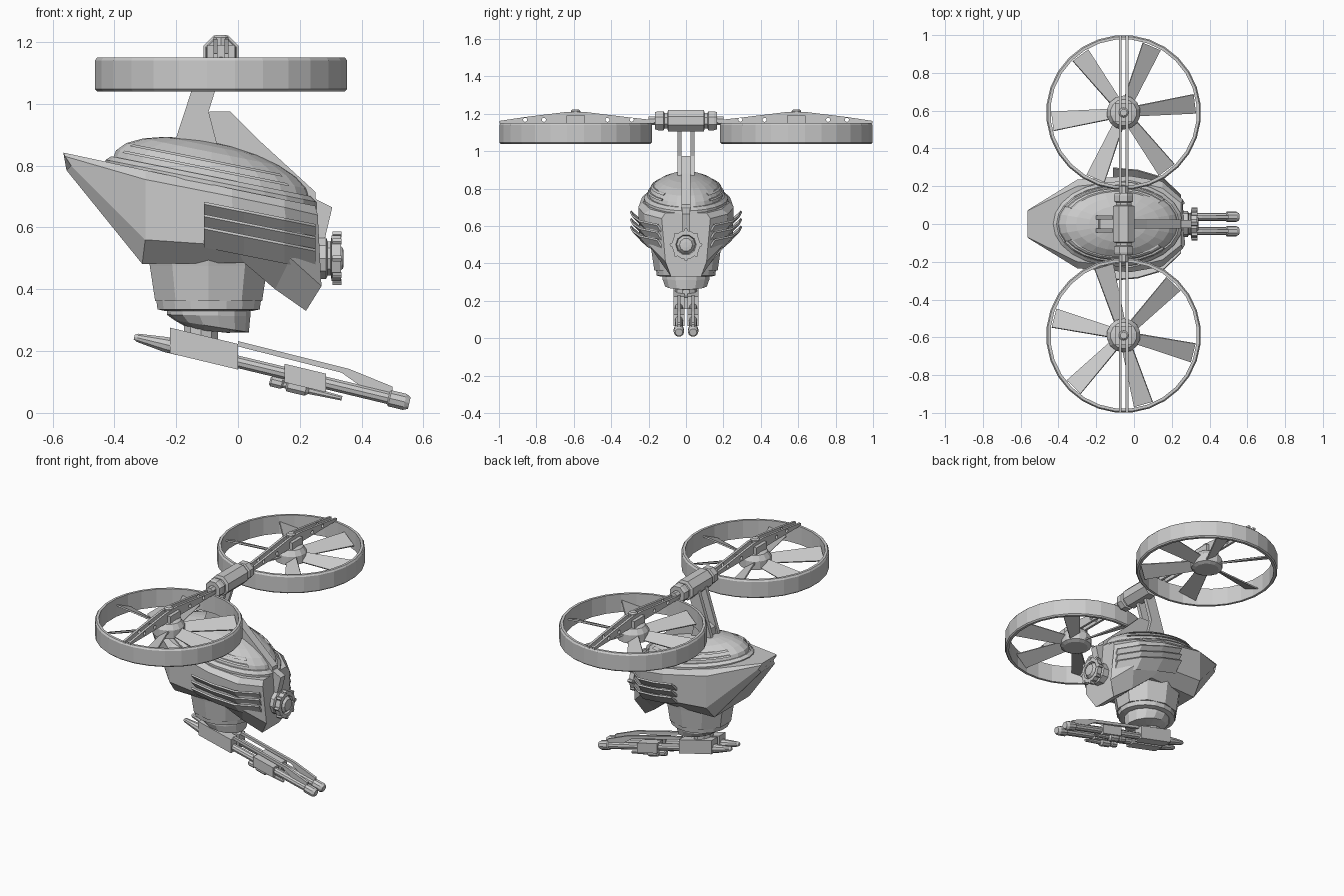
import bpy, bmesh
from math import sin, cos, pi, radians, sqrt, atan
from mathutils import Vector, Matrix

if "Cube" in bpy.data.objects:
    bpy.data.objects.remove(bpy.data.objects["Cube"])


def make(name, bm, angle=None):
    bmesh.ops.recalc_face_normals(bm, faces=bm.faces)
    me = bpy.data.meshes.new(name)
    bm.to_mesh(me)
    bm.free()
    ob = bpy.data.objects.new(name, me)
    bpy.context.collection.objects.link(ob)
    return ob


def add_loft(bm, rings, cap=True, closed=False):
    """Skin equal-length point rings."""
    vs = [[bm.verts.new(p) for p in r] for r in rings]
    n, m = len(vs[0]), len(vs)
    for i in range(m if closed else m - 1):
        a, b = vs[i], vs[(i + 1) % m]
        for j in range(n):
            bm.faces.new((a[j], a[(j + 1) % n], b[(j + 1) % n], b[j]))
    if cap and not closed:
        bm.faces.new(vs[0])
        bm.faces.new(vs[-1])


def loft(name, rings, **kw):
    bm = bmesh.new()
    add_loft(bm, rings, **kw)
    return make(name, bm)


def lathe(name, base, axis, prof, n=12, closed=False, sy=1):
    """Revolve (radius, distance) pairs about an axis through base."""
    rot = Vector((0, 0, 1)).rotation_difference(Vector(axis)).to_matrix()
    rings = []
    for r, d in prof:
        ring = []
        for k in range(n):
            t = 2 * pi * (k + .5) / n
            ring.append(Vector(base) + rot @ Vector((r * cos(t), r * sin(t) * sy, d)))
        rings.append(ring)
    return loft(name, rings, closed=closed)


def plate(name, pts, c, half, axis='y'):
    """Flat profile extruded both ways from c, along y (xz profile) or x (yz profile)."""
    def at(p, o):
        return (p[0], o, p[1]) if axis == 'y' else (o, p[0], p[1])
    return loft(name, [[at(p, c - half) for p in pts], [at(p, c + half) for p in pts]])


RX, RY, RR = -.055, .59, .41

# Ducted rotors
for s, side in ((1, 'back'), (-1, 'front')):
    cy = s * RY
    lathe(f'{side}_rotor_duct', (RX, cy, 0), (0, 0, 1),
          [(.403, 1.04), (.41, 1.047), (.41, 1.14), (.403, 1.15), (.388, 1.15), (.388, 1.04)], 28, closed=True)
    lathe(f'{side}_rotor_hub', (RX, cy, 0), (0, 0, 1),
          [(.07, 1.055), (.09, 1.065), (.09, 1.115), (.07, 1.145), (.035, 1.155)], 14)
    lathe(f'{side}_rotor_cap', (RX, cy, 0), (0, 0, 1), [(.026, 1.15), (.026, 1.215), (.018, 1.222)], 10)
    bm = bmesh.new()
    for k in range(6):
        a = radians(k * 60 + (7 if s > 0 else -14))
        rings = []
        for r, w, pitch in ((.07, .032, .6), (.38, .055, .4)):
            ring = []
            for u, v in ((-w, -.004), (w, -.004), (w, .004), (-w, .004)):
                t, z = u * cos(pitch) - v * sin(pitch), u * sin(pitch) + v * cos(pitch)
                ring.append((RX + r * cos(a) - t * sin(a), cy + r * sin(a) + t * cos(a), 1.09 + z))
            rings.append(ring)
        add_loft(bm, rings)
    make(f'{side}_rotor_blades', bm)
    # Twin perforated support beams over the duct
    bm = bmesh.new()
    for y in (.29, .42, .76, .86):
        mat = Matrix.Translation((RX, s * y, 1.168)) @ Matrix.Rotation(pi / 2, 4, 'Y')
        bmesh.ops.create_cone(bm, cap_ends=True, segments=12, radius1=.011, radius2=.011, depth=.2, matrix=mat)
    cutter = make(f'{side}_beam_hole_cutter', bm)
    cutter.hide_render = True
    cutter.display_type = 'WIRE'
    for q, tag in ((-.018, 'left'), (.018, 'right')):
        pts = [(.17, 1.148), (.998, 1.148), (.998, 1.162), (.86, 1.183), (.64, 1.21),
               (.54, 1.21), (.32, 1.183), (.17, 1.166)]
        ob = plate(f'{side}_{tag}_beam', [(s * y, z) for y, z in pts], RX + q, .007, 'x')
        mod = ob.modifiers.new('holes', 'BOOLEAN')
        mod.object, mod.solver = cutter, 'EXACT'
    # Bracket joining the beams above the hub
    plate(f'{side}_hub_bracket', [(cy - .05, 1.12), (cy + .05, 1.12), (cy + .05, 1.19), (cy - .05, 1.19)], RX, .045, 'x')

# Tilt motor housing between rotors
lathe('tilt_motor', (RX, 0, 1.163), (0, 1, 0),
      [(.025, -.2), (.025, -.165), (.05, -.165), (.055, -.15), (.055, -.12), (.045, -.115), (.045, -.1),
       (.062, -.095), (.062, .095), (.045, .1), (.045, .115), (.055, .12), (.055, .15), (.05, .165),
       (.025, .165), (.025, .2)], 8)

# Mast: two side plates, rear web and dorsal fin
for s, tag in ((-1, 'front'), (1, 'back')):
    plate(f'{tag}_mast_plate', [(-.21, .86), (-.115, 1.15), (-.04, 1.15), (-.095, .975), (-.05, .8)], s * .034, .011)
plate('dorsal_fin', [(-.2, .82), (-.18, .93), (-.09, .975), (-.025, .975), (.07, .88), (.25, .715),
                     (.25, .62), (0, .75)], 0, .025)
plate('fin_tail_bracket', [(.22, .73), (.255, .69), (.305, .665), (.28, .56), (.25, .56), (.25, .64)], 0, .022)


# Hull: symmetric sections along x, half listed from top to bottom
def section(pts):
    return [(x, y, z) for x, y, z in pts] + [(x, -y, z) for x, y, z in reversed(pts)]


loft('hull', [section(p) for p in (
    [(-.565, .07, .842), (-.56, .075, .83), (-.54, .075, .80), (-.555, .065, .785)],
    [(-.3, .20, .785), (-.3, .235, .755), (-.3, .235, .56), (-.31, .17, .482)],
    [(-.02, .23, .725), (-.02, .255, .70), (-.01, .25, .54), (.02, .18, .485)],
    [(.15, .19, .69), (.15, .225, .665), (.17, .20, .50), (.12, .13, .40)],
    [(.25, .11, .67), (.258, .13, .64), (.27, .11, .41), (.22, .08, .33)])])


# Canopy rim and faceted dome, sheared along the hull slope
def oval(a, b, h, n=24):
    out = []
    for k in range(n):
        x, y = -.085 + a * cos(2 * pi * k / n), b * sin(2 * pi * k / n)
        out.append((x, y, .745 - .2 * (x + .085) + h))
    return out


loft('canopy_rim', [oval(.33, .21, -.05), oval(.343, .225, -.02), oval(.343, .225, .005), oval(.325, .208, .02)])
loft('canopy', [oval(.32 * sqrt(1 - t * t), .2 * sqrt(1 - t * t), .012 + .12 * t)
                for t in (0, .25, .5, .72, .88, .97, .998)])
# Raised canopy ribs
for s, tag in ((-1, 'front'), (1, 'back')):
    for i in range(2):
        t0 = .22 + .22 * i
        rings = []
        for k in range(9):
            ang = radians(40 + 14 * k)
            ring = []
            for t, g in ((t0, 1), (t0, 1.05), (t0 + .07, 1.04), (t0 + .07, 1)):
                q = sqrt(1 - t * t) * g
                x = -.085 + .32 * q * cos(ang)
                ring.append((x, s * .2 * q * sin(ang), .745 - .2 * (x + .085) + .012 + .12 * t))
            rings.append(ring)
        loft(f'{tag}_canopy_rib_{i + 1}', rings)
    # Side gills flaring out of the hull
    for i in range(3):
        d = -.04 * i
        rings = []
        for x, yi, yo in ((-.11, .24, .30), (.02, .23, .288), (.15, .20, .25), (.25, .12, .155)):
            z = .635 + d - .2 * (x + .11)
            ring = [(x, s * yi, z - .02), (x, s * yo, z + .04), (x, s * (yo - .006), z + .048), (x, s * yi, z + .0)]
            rings.append(ring)
        loft(f'{tag}_gill_{i + 1}', rings)

# Tail engine
lathe('tail_engine', (0, 0, .5), (1, 0, 0),
      [(.07, .22), (.07, .285), (.058, .29), (.058, .3), (.078, .303), (.078, .333), (.055, .333),
       (.05, .32), (.035, .34), (.015, .342)], 10)
for k in range(8):
    a = 2 * pi * k / 8
    lathe(f'engine_lug_{k + 1}', (.305, .077 * cos(a), .5 + .077 * sin(a)), (1, 0, 0), [(.011, 0), (.011, .03)], 6)

# Turret base under the hull
TX = -.095
lathe('turret_base', (TX, 0, 0), (0, 0, 1), [(.205, .5), (.2, .475), (.182, .362)], 10, sy=.93)
lathe('turret_ring', (TX, 0, 0), (0, 0, 1), [(.172, .365), (.168, .335), (.145, .33)], 18, sy=.93)
bm = bmesh.new()
rings = []
for r, z, dx, tilt in ((.135, .335, 0, 0), (.135, .315, -.0, -.02), (.12, .28, .01, -.16), (.06, .265, .0, -.1)):
    rings.append([(TX + dx + r * cos(k * pi / 7), r * .95 * sin(k * pi / 7), z + tilt * r * cos(k * pi / 7))
                  for k in range(14)])
loft('turret_bowl', rings)
lathe('gun_swivel', (-.12, 0, 0), (0, 0, 1), [(.058, .3), (.058, .215)], 10)
bm.free()

# Twin gun, sloping forward and down
SL = -.24
AX = Vector((1, 0, SL)).normalized()


def gz(x):
    return .165 + SL * x


def slab(name, x0, x1, lo, hi, y, half):
    plate(name, [(x0, gz(x0) + lo), (x1, gz(x1) + lo), (x1, gz(x1) + hi), (x0, gz(x0) + hi)], y, half)


for s, tag in ((-1, 'front'), (1, 'back')):
    y = s * .038
    lathe(f'{tag}_barrel', (0, y, gz(0)), AX,
          [(.008, -.345), (.014, -.335), (.026, -.24), (.026, -.2), (.021, -.19), (.021, .5), (.028, .505),
           (.028, .555), (.02, .57), (.012, .57)], 10)
    slab(f'{tag}_receiver', -.22, 0, -.025, .058, y, .03)
    slab(f'{tag}_barrel_clamp', .15, .285, -.03, .03, y, .029)
    # Cooling rail with rear strut and front fairing
    plate(f'{tag}_rail', [(0, .232), (.36, .142), (.5, .085), (.5, .065), (.42, .07), (.335, .13), (0, .215)], y, .008)
    lathe(f'{tag}_lower_tube', (.2, y, .08), AX,
          [(.012, -.1), (.018, -.095), (.018, -.06), (.013, -.055), (.013, -.045), (.022, -.04), (.022, .02),
           (.013, .03), (.008, .14)], 8)
slab('gun_bridge', -.18, -.03, -.015, .045, 0, .02)
